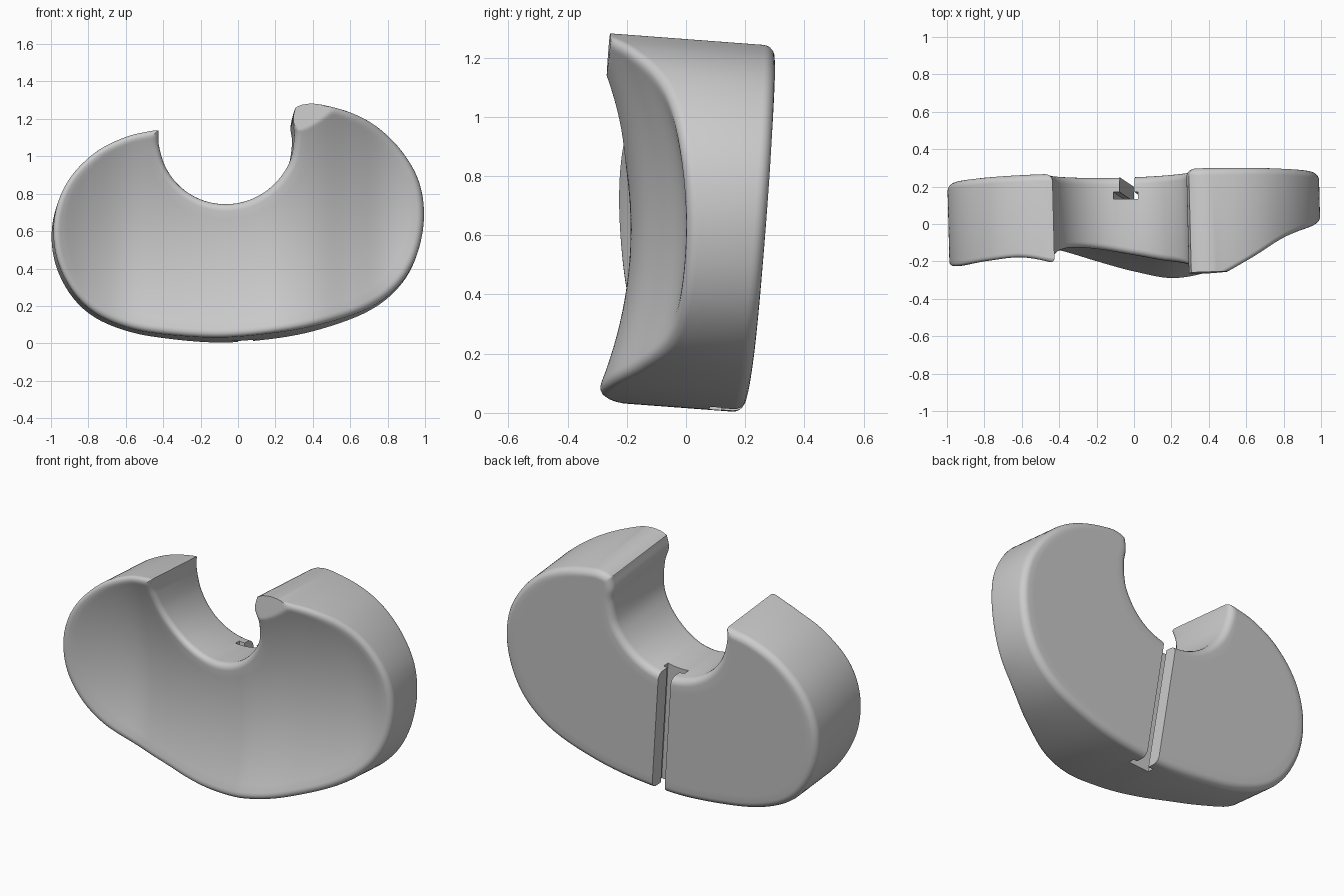
import bpy, bmesh, math
from mathutils import Vector, kdtree

if "Cube" in bpy.data.objects:
    bpy.data.objects.remove(bpy.data.objects["Cube"])

R = 0.04                     # edge rounding radius
N = 220                      # steps along the kidney
G = [-.24, -.125, -.06, -.08, -.12, -.16, -.187, -.16, -.08, -.005, .0]  # front profile, x = -1..1


def cr(a, b, c, d, t):
    return 0.5 * (2 * b + (c - a) * t + (2 * a - 5 * b + 4 * c - d) * t * t
                  + (3 * b - a - 3 * c + d) * t ** 3)


def spline(pts, n):
    """Smooth curve through points, resampled evenly by length."""
    p = [Vector(q) for q in pts]
    p = [2 * p[0] - p[1]] + p + [2 * p[-1] - p[-2]]
    dense = [cr(*p[i:i + 4], k / 24) for i in range(len(p) - 3) for k in range(24)]
    dense.append(p[-2])
    acc = [0]
    for a, b in zip(dense, dense[1:]):
        acc.append(acc[-1] + (b - a).length)
    out, j = [], 0
    for i in range(n + 1):
        s = acc[-1] * i / n
        while j < len(acc) - 2 and acc[j + 1] < s:
            j += 1
        out.append(dense[j].lerp(dense[j + 1], (s - acc[j]) / max(acc[j + 1] - acc[j], 1e-9)))
    return out


def lerp_knots(x, knots):
    for (x0, a), (x1, b) in zip(knots, knots[1:]):
        if x <= x1:
            return a + (b - a) * (x - x0) / (x1 - x0)
    return knots[-1][1]


def drop(d):
    return 0 if d >= R else R - math.sqrt(max(R * R - (R - d) ** 2, 0))


def front_y(x, z, d):
    """Saddle-shaped front, with a flat remnant of the blank at the horn."""
    u = min(max((x + 1) * 5, 0), 9.999)
    i = int(u)
    k = [2 * G[0] - G[1]] + G + [G[-1]]
    g = cr(*k[i:i + 4], u - i)
    zc = lerp_knots(x, [(-1.1, .5), (-.4, .5), (.2, .62), (1.1, .66)])
    y = g - 0.36 * (z + .015 - zc) ** 2 + drop(d)
    return max(y, -.36 + .075 * z + .025 * x)


def back_y(x, z, d):
    return .197 + .075 * z + .025 * x - drop(d)


# outline: outer curve and inner neck opening, meeting at both tips
outer_pts = [(-.43, 1.125), (-.47, 1.122), (-.6, 1.093), (-.75, 1.02), (-.88, .9), (-.96, .76),
             (-.992, .6), (-.97, .43), (-.89, .27), (-.77, .155), (-.6, .08), (-.4, .04),
             (-.1, .016), (.2, .038), (.45, .09), (.7, .185), (.86, .31), (.955, .47), (.995, .67),
             (.97, .86), (.88, 1.02), (.75, 1.145), (.6, 1.22), (.42, 1.26), (.34, 1.257), (.3, 1.24)]
arc = [(-.065 + .365 * math.cos(math.radians(a)), 1.1 + .365 * math.sin(math.radians(a)))
       for a in range(190, 346, 15)]
inner_pts = [(-.43, 1.125), (-.43, 1.09)] + arc + [(.295, 1.09), (.287, 1.17), (.3, 1.24)]
outer, inner = spline(outer_pts, N), spline(inner_pts, N)

edge = spline(outer_pts, 2400) + spline(inner_pts, 1000)
tree = kdtree.KDTree(len(edge))
for i, p in enumerate(edge):
    tree.insert((p.x, p.y, 0), i)
tree.balance()

# cushion body
bm = bmesh.new()
fillet = [R * (1 - math.cos(math.pi / 2 * k / 5)) for k in range(6)]
MID = 16


def rung(a, b):
    """Points from outer to inner edge, crowded at the rounded rims."""
    length = (b - a).length
    f = min(1, length / (2.5 * R))
    ds = [d * f for d in fillet]
    lo, hi = ds[-1], length - ds[-1]
    ds = ds + [lo + (hi - lo) * k / MID for k in range(1, MID)] + [length - d for d in reversed(ds)]
    return [a.lerp(b, d / length if length > 1e-6 else 0) for d in ds]


def surface(fn):
    rows = []
    for a, b in zip(outer, inner):
        pts = rung(a, b)
        row = []
        for k, p in enumerate(pts):
            d = 0 if k in (0, len(pts) - 1) else tree.find((p.x, p.y, 0))[2]
            y = fn(p.x, p.y, d)
            row.append(bm.verts.new((p.x - .025 * y, y, p.y - .075 * y)))
        rows.append(row)
    return rows


def quads(a, b):
    for k in range(len(a) - 1):
        bm.faces.new((a[k], a[k + 1], b[k + 1], b[k]))


front, back = surface(front_y), surface(back_y)
for rows in (front, back):
    for a, b in zip(rows, rows[1:]):
        quads(a, b)
for side in (0, -1):
    quads([r[side] for r in front], [r[side] for r in back])
bmesh.ops.remove_doubles(bm, verts=bm.verts, dist=1e-5)
bmesh.ops.dissolve_degenerate(bm, edges=bm.edges, dist=1e-6)
bmesh.ops.recalc_face_normals(bm, faces=bm.faces)


def make(name, bm):
    me = bpy.data.meshes.new(name)
    bm.to_mesh(me)
    bm.free()
    ob = bpy.data.objects.new(name, me)
    bpy.context.collection.objects.link(ob)
    return ob


body = make("cushion_body", bm)

# T-shaped slot cut into the back, slightly tilted
bm = bmesh.new()
tee = [(-.08, .08), (-.08, -.08), (-.112, -.08), (-.112, -.118), (.022, -.118), (.022, -.08), (0, -.08), (0, .08)]


def slot_ring(z):
    return [bm.verts.new((x - .11 * (z - .74), .197 + .075 * z + y, z)) for x, y in tee]


low, high = slot_ring(-.15), slot_ring(.98)
bm.faces.new(low)
bm.faces.new(high)
quads(low + low[:1], high + high[:1])
bmesh.ops.recalc_face_normals(bm, faces=bm.faces)
cutter = make("slot_cutter", bm)
cutter.hide_render = True

mod = body.modifiers.new("slot", 'BOOLEAN')
mod.operation = 'DIFFERENCE'
mod.solver = 'EXACT'
mod.object = cutter
bpy.context.view_layer.objects.active = body
body.select_set(True)
bpy.ops.object.modifier_apply(modifier=mod.name)
bpy.data.objects.remove(cutter)
bpy.ops.object.shade_smooth_by_angle(angle=math.radians(32))
